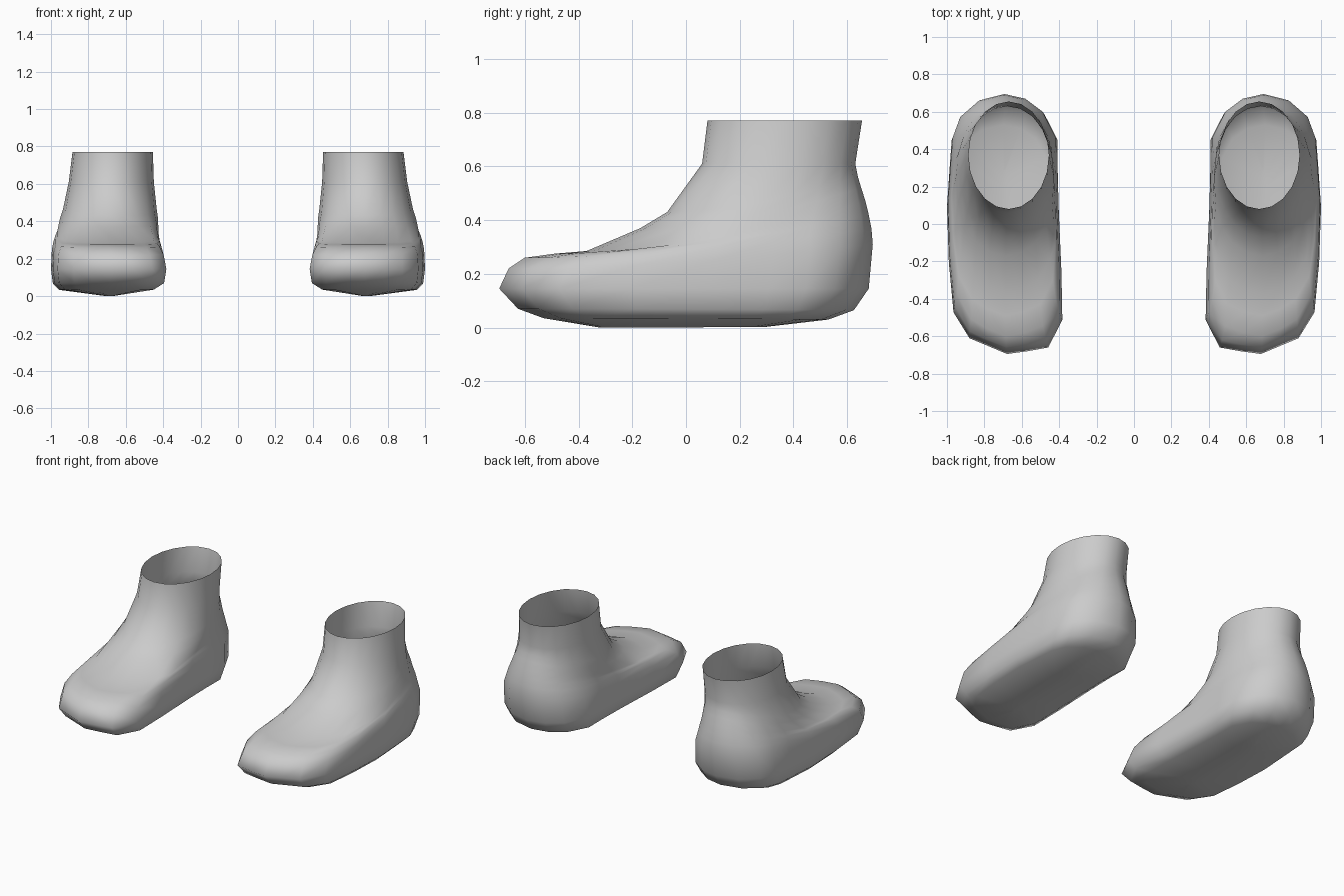
import bpy, bmesh
from math import sin, cos, pi

cube = bpy.data.objects.get("Cube")
if cube:
    bpy.data.objects.remove(cube, do_unlink=True)

# Single grey surface colour
grey = bpy.data.materials.new("plain_grey")
grey.use_nodes = True
colour = (0.6, 0.6, 0.6, 1.0)
grey.diffuse_color = colour
grey.node_tree.nodes["Principled BSDF"].inputs["Base Color"].default_value = colour

# Footprint outline: toe tip, outer side, heel, inner side
footprint = [
    (.68, -.695), (.785, -.65), (.88, -.61), (.965, -.47), (.99, -.2),
    (1.0, .1), (.985, .32), (.975, .46), (.935, .57), (.83, .66),
    (.69, .695), (.575, .67), (.48, .6), (.41, .46), (.41, .3),
    (.405, .1), (.39, -.25), (.385, -.51), (.46, -.66), (.57, -.68)]

# Rings from sole to ankle:
# front y, front z, back y, back z, inner x, outer x, roundness
rings = [
    (-.32, .0, .3, .003, .67, .71, 0),
    (-.53, .035, .53, .03, .45, .955, 0),
    (-.625, .07, .625, .065, .395, .99, 0),
    (-.695, .145, .68, .145, .383, 1.0, 0),
    (-.66, .22, .695, .31, .395, .995, .05),
    (-.6, .26, .69, .37, .405, .985, .25),
    (-.49, .275, .68, .42, .412, .977, .4),
    (-.37, .285, .668, .47, .418, .967, .6),
    (-.17, .37, .652, .52, .425, .952, .85),
    (-.07, .43, .64, .56, .435, .935, 1),
    (.06, .61, .63, .61, .45, .905, 1),
    (.08, .77, .655, .77, .455, .885, 1)]


def mix(a, b, t):
    return a + (b - a) * t


def ring_points(front_y, front_z, back_y, back_z, inner, outer, roundness):
    """Fit the footprint, blended towards an ellipse, to one ring rising to the heel."""
    xs, ys = zip(*footprint)
    count = len(footprint)
    for i, (x, y) in enumerate(footprint):
        angle = 2 * pi * i / count
        u = (x - min(xs)) / (max(xs) - min(xs))
        v = (y - min(ys)) / (max(ys) - min(ys))
        u = mix(u, (1 + sin(angle)) / 2, roundness)
        v = mix(v, (1 - cos(angle)) / 2, roundness)
        yield mix(inner, outer, u), mix(front_y, back_y, v), mix(front_z, back_z, v ** 1.8)


def make_foot(name, side):
    bm = bmesh.new()
    loops = [[bm.verts.new((side * x, y, z)) for x, y, z in ring_points(*ring)]
             for ring in rings]
    count = len(footprint)
    # Skin between neighbouring rings, leaving the ankle open
    for low, high in zip(loops, loops[1:]):
        for i in range(count):
            j = (i + 1) % count
            bm.faces.new((low[i], low[j], high[j], high[i]))
    # Sole ridge, bridged across the foot
    sole = loops[0]
    for i in range(count // 2):
        corners = [sole[-i], sole[count - i - 1], sole[i + 1], sole[i]]
        bm.faces.new(list(dict.fromkeys(corners)))
    # Mirroring turns the skin inside out, so turn it back
    if side < 0:
        bmesh.ops.reverse_faces(bm, faces=bm.faces)
    for face in bm.faces:
        face.smooth = True
    mesh = bpy.data.meshes.new(name)
    bm.to_mesh(mesh)
    bm.free()
    mesh.materials.append(grey)
    bpy.context.collection.objects.link(bpy.data.objects.new(name, mesh))


make_foot("left_foot", 1)
make_foot("right_foot", -1)
